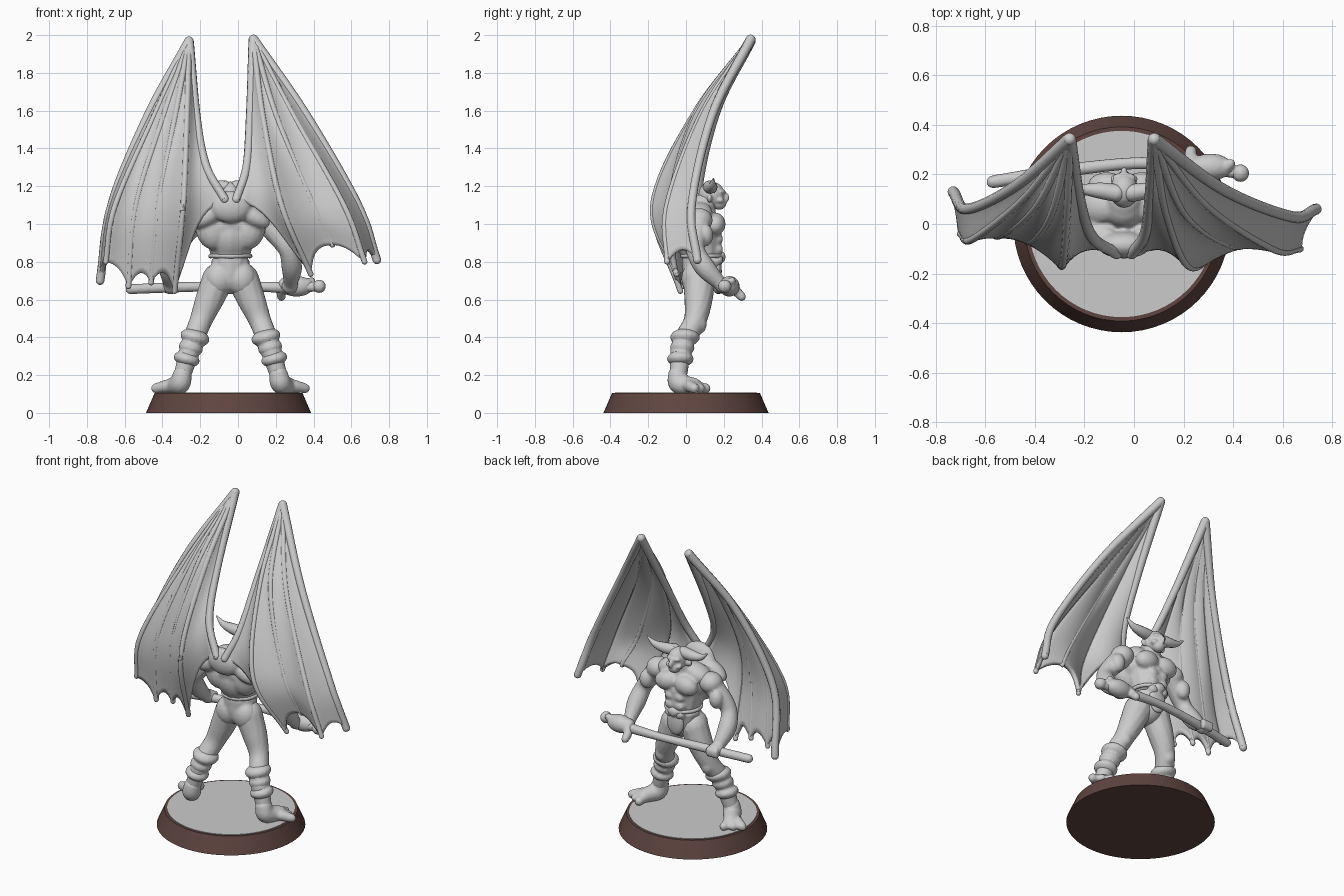
import bpy, bmesh, math
from mathutils import Vector, Matrix

cube = bpy.data.objects.get("Cube")
if cube:
    bpy.data.objects.remove(cube)


def material(name, rgb):
    m = bpy.data.materials.new(name)
    m.use_nodes = True
    m.diffuse_color = (*rgb, 1)
    m.node_tree.nodes["Principled BSDF"].inputs["Base Color"].default_value = (*rgb, 1)
    return m


GREY = material("primer grey", (0.6, 0.6, 0.6))
BROWN = material("base rim brown", (0.115, 0.06, 0.052))
CX = -0.04  # centre line of the figure


def finish(name, bm, mat, voxel=0, angle=None):
    bmesh.ops.recalc_face_normals(bm, faces=bm.faces)
    me = bpy.data.meshes.new(name)
    bm.to_mesh(me)
    bm.free()
    me.materials.append(mat)
    ob = bpy.data.objects.new(name, me)
    bpy.context.collection.objects.link(ob)
    if voxel:
        r = ob.modifiers.new("Blend", 'REMESH')
        r.mode = 'VOXEL'
        r.voxel_size = voxel
        r.use_smooth_shade = True
        s = ob.modifiers.new("Soften", 'SMOOTH')
        s.factor = 0.5
        s.iterations = 4
    if angle:
        bpy.ops.object.select_all(action='DESELECT')
        ob.select_set(True)
        bpy.context.view_layer.objects.active = ob
        bpy.ops.object.shade_smooth_by_angle(angle=angle)
    return ob


def curve(pts, t):
    """Smooth curve through points of any dimension, t from 0 to 1."""
    n = len(pts) - 1
    i = min(int(t * n), n - 1)
    f = t * n - i
    b, c = Vector(pts[i]), Vector(pts[i + 1])
    a = Vector(pts[i - 1]) if i else b * 2 - c
    d = Vector(pts[i + 2]) if i + 2 <= n else c * 2 - b
    return b + (c - a) * (f / 2) + (a * 2 - b * 5 + c * 4 - d) * (f * f / 2) \
        + (b * 3 - a - c * 3 + d) * (f ** 3 / 2)


def ball(bm, loc, size, tilt=0):
    m = Matrix.Translation(loc) @ Matrix.Rotation(tilt, 4, 'Y') @ Matrix.Diagonal((*size, 1))
    bmesh.ops.create_uvsphere(bm, u_segments=16, v_segments=10, radius=1, matrix=m)


def tube(bm, pts, steps=20, sides=12):
    """Round-ended tube through (x, y, z, radius) points."""
    path = [curve(pts, k / steps) for k in range(steps + 1)]
    rings = []
    for k, p in enumerate(path):
        d = (path[min(k + 1, steps)] - path[max(k - 1, 0)]).xyz
        q = d.to_track_quat('Z', 'Y')
        rings.append([bm.verts.new(p.xyz + q @ Vector((math.cos(a), math.sin(a), 0)) * p.w)
                      for a in (2 * math.pi * j / sides for j in range(sides))])
    for r, s in zip(rings, rings[1:]):
        for j in range(sides):
            bm.faces.new((r[j], r[(j + 1) % sides], s[(j + 1) % sides], s[j]))
    bm.faces.new(rings[0])
    bm.faces.new(rings[-1])
    for p in (path[0], path[-1]):
        ball(bm, p.xyz, [p.w * 0.98] * 3)


def mirrored(s, pts):
    return [(CX + s * p[0], *p[1:]) for p in pts]


# Display base: bevelled rim and flat top
bm = bmesh.new()
bmesh.ops.create_cone(bm, cap_ends=True, segments=64, radius1=0.437, radius2=0.392, depth=0.104,
                      matrix=Matrix.Translation((-0.05, 0, 0.052)))
finish("base_rim", bm, BROWN, angle=0.6)
bm = bmesh.new()
bmesh.ops.create_cone(bm, cap_ends=True, segments=64, radius1=0.376, radius2=0.376, depth=0.008,
                      matrix=Matrix.Translation((-0.05, 0, 0.103)))
finish("base_top", bm, GREY, angle=0.6)

# Torso with muscles
bm = bmesh.new()
tube(bm, [(CX, 0.075, 0.72, 0.095), (CX, 0.08, 0.84, 0.108), (CX, 0.06, 0.95, 0.13), (CX, 0.07, 1.06, 0.09)])
ball(bm, (CX, 0.05, 0.99), (0.175, 0.12, 0.1))
ball(bm, (CX, 0.09, 1.1), (0.07, 0.07, 0.06))
ball(bm, (CX, -0.085, 1.09), (0.11, 0.055, 0.085))
for s in (-1, 1):
    ball(bm, (CX + s * 0.07, 0.155, 1.0), (0.078, 0.055, 0.06), s * 0.2)
    ball(bm, (CX + s * 0.1, 0.07, 1.06), (0.09, 0.07, 0.05), s * 0.4)
    ball(bm, (CX + s * 0.1, 0.0, 0.97), (0.085, 0.07, 0.11), s * 0.3)
    ball(bm, (CX + s * 0.12, -0.05, 1.04), (0.1, 0.055, 0.05), s * 0.5)
    ball(bm, (CX + s * 0.06, 0.045, 0.71), (0.078, 0.07, 0.09))
    for row in range(3):
        ball(bm, (CX + s * 0.035, 0.172, 0.81 + row * 0.055), (0.034, 0.025, 0.028))
finish("torso", bm, GREY, voxel=0.009)

# Belt and loincloth
bm = bmesh.new()
loop = [(CX + 0.106 * math.cos(a), 0.083 + 0.104 * math.sin(a), 0.83, 0.013)
        for a in (2 * math.pi * k / 16 for k in range(17))]
tube(bm, loop, 48, 8)
ball(bm, (CX, 0.165, 0.75), (0.06, 0.025, 0.085))
ball(bm, (CX, 0.19, 0.825), (0.035, 0.02, 0.03))
finish("belt", bm, GREY, voxel=0.007)

# Legs, boots, feet and arms
for s, side in ((-1, "right"), (1, "left")):
    bm = bmesh.new()
    tube(bm, mirrored(s, [(0.065, 0.07, 0.71, 0.086), (0.115, 0.065, 0.59, 0.075), (0.16, 0.045, 0.48, 0.06),
                          (0.205, -0.02, 0.36, 0.058), (0.255, -0.04, 0.2, 0.047)]))
    ball(bm, (CX + s * 0.165, 0.075, 0.47), (0.04, 0.035, 0.05))
    finish(side + "_leg", bm, GREY, voxel=0.009)

    bm = bmesh.new()
    for x, y, z, r, h in ((0.188, -0.005, 0.4, 0.08, 0.045), (0.21, -0.02, 0.345, 0.066, 0.045),
                          (0.232, -0.03, 0.285, 0.072, 0.04)):
        ball(bm, (CX + s * x, y, z), (r, r, h), -s * 0.25)
    finish(side + "_boot_bands", bm, GREY, voxel=0.009)

    bm = bmesh.new()
    tube(bm, mirrored(s, [(0.255, -0.045, 0.2, 0.052), (0.268, -0.035, 0.155, 0.056),
                          (0.31, 0.04, 0.142, 0.045)]))
    for k in range(3):
        tube(bm, mirrored(s, [(0.3 + k * 0.02, 0.02, 0.142, 0.034),
                              (0.305 + k * 0.045, 0.105 - k * 0.03, 0.13, 0.027)]), 6)
    finish(side + "_foot", bm, GREY, voxel=0.009)

    bm = bmesh.new()
    tube(bm, mirrored(s, [(0.18, 0.07, 1.02, 0.064), (0.25, 0.055, 0.94, 0.058), (0.305, 0.05, 0.86, 0.05),
                          (0.325, 0.1, 0.77, 0.055), (0.318, 0.185, 0.68, 0.036)]))
    ball(bm, (CX + s * 0.19, 0.07, 1.02), (0.07, 0.072, 0.065))
    ball(bm, (CX + s * 0.25, 0.1, 0.94), (0.045, 0.045, 0.06))
    ball(bm, (CX + s * 0.318, 0.205, 0.67), (0.048, 0.048, 0.042))
    for k in range(4):
        ball(bm, (CX + s * (0.288 + k * 0.02), 0.24, 0.665), (0.012, 0.022, 0.034))
    finish(side + "_arm", bm, GREY, voxel=0.008)

# Head with brow, nose, jaw and ears
bm = bmesh.new()
ball(bm, (CX, 0.135, 1.155), (0.058, 0.07, 0.07))
ball(bm, (CX, 0.175, 1.11), (0.038, 0.04, 0.035))
ball(bm, (CX, 0.21, 1.14), (0.014, 0.02, 0.026))
ball(bm, (CX, 0.185, 1.17), (0.048, 0.025, 0.016))
for s in (-1, 1):
    ball(bm, (CX + s * 0.035, 0.18, 1.125), (0.02, 0.022, 0.016))
    ball(bm, (CX + s * 0.065, 0.125, 1.135), (0.025, 0.014, 0.022), -s * 0.6)
finish("head", bm, GREY, voxel=0.006)

# Horns
for s, side in ((-1, "right"), (1, "left")):
    bm = bmesh.new()
    tube(bm, mirrored(s, [(0.03, 0.125, 1.195, 0.036), (0.1, 0.135, 1.195, 0.032),
                          (0.165, 0.14, 1.205, 0.02), (0.215, 0.145, 1.24, 0.004)]))
    finish(side + "_horn", bm, GREY, angle=1.0)

# Hammer: shaft and gnarled head
bm = bmesh.new()
tube(bm, [(-0.57, 0.17, 0.655, 0.027), (-0.32, 0.21, 0.665, 0.028), (0, 0.245, 0.67, 0.025),
          (0.24, 0.235, 0.665, 0.03), (0.44, 0.205, 0.668, 0.026)], 32)
finish("hammer_shaft", bm, GREY, voxel=0.008)
bm = bmesh.new()
ball(bm, (0.31, 0.23, 0.67), (0.09, 0.055, 0.055))
ball(bm, (0.43, 0.205, 0.67), (0.036, 0.037, 0.036))
tube(bm, [(0.25, 0.23, 0.68, 0.038), (0.23, 0.27, 0.64, 0.027), (0.23, 0.295, 0.615, 0.024)])
tube(bm, [(0.36, 0.22, 0.68, 0.032), (0.39, 0.245, 0.7, 0.02)], 6)
finish("hammer_head", bm, GREY, voxel=0.008)


# Wings: finger bones fan out from the tip, with membrane sagging between
def wing(side, tip, fingers, scallops):
    paths = [[tip, *f] for f in fingers]
    bm = bmesh.new()
    for k, path in enumerate(paths):
        r = 0.016 if 0 < k < len(paths) - 1 else 0.024
        tube(bm, [(*p, r * w) for p, w in zip(path, (1.1, 0.95, 0.95, 0.95))], 32, 10)
    finish(side + "_wing_bones", bm, GREY, angle=1.0)

    bm = bmesh.new()
    rows, cols = 36, 8
    grid = []
    for k in range(len(paths) - 1):
        for c in range(cols + (k == len(paths) - 2)):
            s = c / cols
            bow = 4 * s * (1 - s)
            column = []
            for r in range(rows + 1):
                v = r / rows * (1 - scallops[k] * bow)
                p = curve(paths[k], v).lerp(curve(paths[k + 1], v), s)
                p.y += 0.012 * bow * math.sin(math.pi * min(v, 0.8))
                column.append(bm.verts.new(p))
            grid.append(column)
    for a, b in zip(grid, grid[1:]):
        for r in range(rows):
            bm.faces.new((a[r], a[r + 1], b[r + 1], b[r]))
    bmesh.ops.remove_doubles(bm, verts=bm.verts, dist=0.0005)
    ob = finish(side + "_wing_membrane", bm, GREY, angle=1.0)
    m = ob.modifiers.new("Thickness", 'SOLIDIFY')
    m.thickness = 0.024
    m.offset = 0


wing("right", (-0.26, 0.342, 1.967), [
    [(-0.22, 0.1, 1.57), (-0.17, -0.05, 1.31), (-0.07, -0.12, 1.13)],
    [(-0.27, 0.04, 1.58), (-0.29, -0.17, 1.1), (-0.335, -0.03, 0.645)],
    [(-0.33, 0.05, 1.58), (-0.42, -0.07, 1.1), (-0.46, -0.01, 0.69)],
    [(-0.39, 0.08, 1.58), (-0.54, -0.045, 1.1), (-0.58, -0.01, 0.67)],
    [(-0.44, 0.11, 1.58), (-0.65, -0.06, 1.1), (-0.7, -0.04, 0.8)],
    [(-0.475, 0.155, 1.58), (-0.67, 0.06, 1.1), (-0.73, 0.13, 0.7)]], (0.12, 0.06, 0.05, 0.03, 0.04))
wing("left", (0.082, 0.342, 1.977), [
    [(0.065, 0.11, 1.58), (0.045, -0.04, 1.3), (-0.01, -0.12, 1.13)],
    [(0.13, 0.04, 1.58), (0.23, -0.175, 1.1), (0.385, -0.05, 0.735)],
    [(0.2, 0.05, 1.58), (0.39, -0.085, 1.12), (0.5, -0.06, 0.89)],
    [(0.29, 0.08, 1.58), (0.56, -0.1, 1.1), (0.67, -0.1, 0.8)],
    [(0.36, 0.14, 1.58), (0.635, 0.03, 1.1), (0.735, 0.06, 0.81)]], (0.12, 0.06, 0.04, 0.07))
